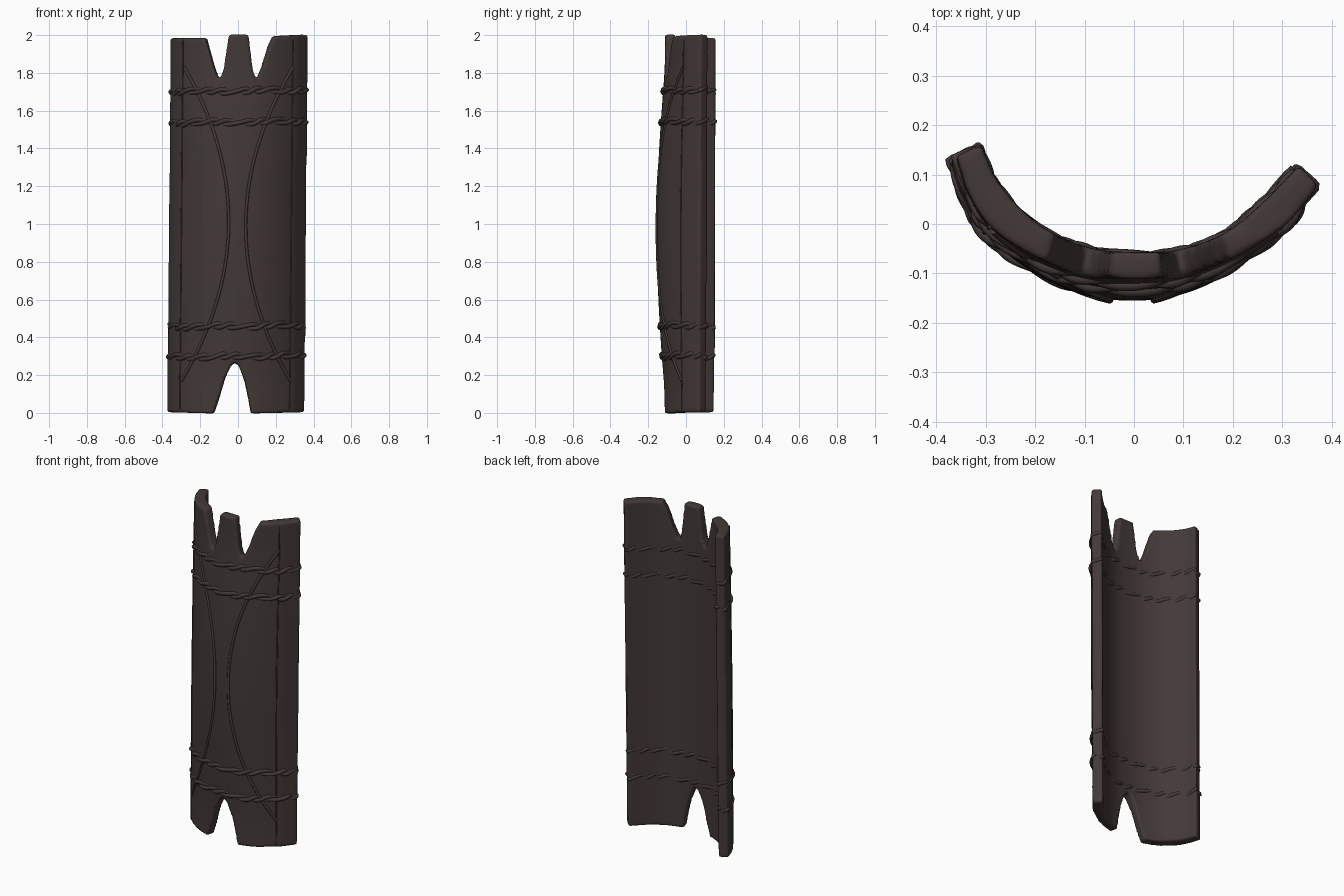
import bpy, bmesh, math
from mathutils import Vector

if "Cube" in bpy.data.objects:
    bpy.data.objects.remove(bpy.data.objects["Cube"])

mat = bpy.data.materials.new("dark_brown")
mat.diffuse_color = (0.055, 0.041, 0.039, 1)
mat.use_nodes = True
mat.node_tree.nodes["Principled BSDF"].inputs["Base Color"].default_value = mat.diffuse_color

# plate cross-section: outer (front) and inner (back) points, left to right
OUT = [(-.368, .132), (-.345, .06), (-.30, -.01), (-.2, -.075), (-.1, -.108), (0, -.116),
       (.1, -.106), (.2, -.07), (.3, -.005), (.335, .035), (.364, .073)]
INN = [(-.317, .157), (-.293, .095), (-.248, .037), (-.182, -.018), (-.09, -.053), (0, -.062),
       (.09, -.054), (.18, -.02), (.26, .046), (.293, .08), (.324, .114)]
# torn top and bottom edges as (x, z)
TOP = [(-.37, 1.985), (-.185, 1.985), (-.165, 1.92), (-.135, 1.82), (-.107, 1.755), (-.085, 1.82), (-.059, 2.003),
       (.048, 2.003), (.072, 1.82), (.092, 1.755), (.125, 1.83), (.16, 1.94), (.187, 1.995), (.37, 2.003)]
BOT = [(-.37, .003), (-.125, -.003), (-.1, .07), (-.062, .19), (-.032, .25), (-.01, .265), (.012, .25),
       (.044, .17), (.066, .08), (.082, -.003), (.37, .003)]


def linear(pts, x):
    for (a, p), (b, q) in zip(pts, pts[1:]):
        if x <= b:
            return p + (q - p) * (x - a) / (b - a)
    return pts[-1][1]


def smooth(xs, vs, x):
    """Hermite interpolation with finite-difference slopes."""
    n = len(xs)
    i = max(k for k in range(n - 1) if xs[k] <= x or k == 0)

    def slope(k):
        a, b = max(k - 1, 0), min(k + 1, n - 1)
        return (vs[b] - vs[a]) / (xs[b] - xs[a])
    h = xs[i + 1] - xs[i]
    t = (x - xs[i]) / h
    return ((2*t**3 - 3*t**2 + 1) * vs[i] + (t**3 - 2*t**2 + t) * h * slope(i)
            + (3*t**2 - 2*t**3) * vs[i + 1] + (t**3 - t**2) * h * slope(i + 1))


XS = [p[0] for p in OUT]


def bulge(x, z):
    return .039 * max(0, 1 - ((z - 1) / .85)**2)**1.3 * max(0, 1 - (x / .33)**2)


def lean(x, y, z):
    return Vector((x + .009 * (z - 1), y + .005 * (z - 1), z))


def front(x, z):
    return lean(x, smooth(XS, [p[1] for p in OUT], x) - bulge(x, z), z)


def back(x, z):
    return lean(smooth(XS, [p[0] for p in INN], x), smooth(XS, [p[1] for p in INN], x), z)


# curved plate
knots = sorted({p[0] for p in TOP + BOT if abs(p[0]) < .36} | {XS[0], XS[-1]})
merged = []
for a, b in zip(knots, knots[1:]):
    k = max(1, round((b - a) / .02))
    merged += [a + (b - a) * j / k for j in range(k)]
merged.append(knots[-1])
ROWS = 28
bm = bmesh.new()
grid = []
for surf in (front, back):
    g = []
    for x in merged:
        a, b = linear(BOT, x), linear(TOP, x)
        g.append([bm.verts.new(surf(x, a + (b - a) * r / ROWS)) for r in range(ROWS + 1)])
    grid.append(g)
F, B = grid
n = len(merged)
for i in range(n - 1):
    for r in range(ROWS):
        bm.faces.new((F[i][r], F[i+1][r], F[i+1][r+1], F[i][r+1]))
        bm.faces.new((B[i][r], B[i][r+1], B[i+1][r+1], B[i+1][r]))
    for r in (0, ROWS):
        bm.faces.new((F[i][r], F[i+1][r], B[i+1][r], B[i][r]))
for i in (0, n - 1):
    for r in range(ROWS):
        bm.faces.new((F[i][r], F[i][r+1], B[i][r+1], B[i][r]))
bmesh.ops.recalc_face_normals(bm, faces=bm.faces)
me = bpy.data.meshes.new("plate")
bm.to_mesh(me)
bm.free()
plate = bpy.data.objects.new("curved_plate", me)
bpy.context.collection.objects.link(plate)
me.materials.append(mat)
# even mesh, then relax it so every rim is worn round
rem = plate.modifiers.new("even_mesh", 'REMESH')
rem.mode, rem.voxel_size, rem.use_smooth_shade = 'VOXEL', .0085, True
sm = plate.modifiers.new("worn_rims", 'SMOOTH')
sm.factor, sm.iterations = .5, 7


def tube(name, pts, radius, closed=False):
    cu = bpy.data.curves.new(name, 'CURVE')
    cu.dimensions = '3D'
    cu.bevel_depth, cu.bevel_resolution, cu.use_fill_caps = radius, 2, True
    sp = cu.splines.new('POLY')
    sp.points.add(len(pts) - 1)
    for p, v in zip(sp.points, pts):
        p.co = (*v, 1)
    sp.use_cyclic_u = closed
    ob = bpy.data.objects.new(name, cu)
    bpy.context.collection.objects.link(ob)
    cu.materials.append(mat)
    bpy.ops.object.select_all(action='DESELECT')
    ob.select_set(True)
    bpy.context.view_layer.objects.active = ob
    bpy.ops.object.convert(target='MESH')
    bpy.ops.object.shade_smooth()


# curved ridges and straight seams on the front
for side, name in ((-1, "left"), (1, "right")):
    zs = [.17 + 1.66 * k / 50 for k in range(51)]
    tube(name + "_curved_ridge",
         [front(side * (.045 + .352 * (z - 1)**2) - .004, z) for z in zs], .008)
    tube(name + "_seam", [front(-.3 if side < 0 else .283, .02 + 1.955 * k / 30) for k in range(31)], .004)

# twisted rope bands wrapped around the plate, half sunk into it
for b, z0 in enumerate((.30, .46, 1.54, 1.705)):
    xs = [XS[0] + (XS[-1] - XS[0]) * k / 60 for k in range(61)]
    loop = [(front(x, z0), -.004 - .007 * (abs(x) > .33)) for x in xs]
    loop += [(back(x, z0), -.011) for x in reversed(xs)]
    # resample evenly by length
    m = len(loop)
    seg = [(loop[(k + 1) % m][0] - loop[k][0]).length for k in range(m)]
    total, N = sum(seg), 300
    path, k, acc = [], 0, 0
    for s in range(N):
        d = total * s / N
        while acc + seg[k] < d:
            acc += seg[k]
            k += 1
        t = (d - acc) / seg[k]
        p, q = loop[k], loop[(k + 1) % m]
        path.append((p[0].lerp(q[0], t), p[1] + (q[1] - p[1]) * t))
    for strand in (0, 1):
        pts = []
        for s in range(N):
            p, off = path[s]
            tan = (path[(s + 3) % N][0] - path[s - 3][0]).normalized()
            nor = Vector((tan.y, -tan.x, 0))
            a = 2 * math.pi * 10 * s / N + math.pi * strand + b + .5 * math.sin(s * .17 + b)
            v = p + nor * (off + .007 * math.cos(a))
            v.z += .011 * math.sin(a) + .012 * p.x + .004 * math.sin(s * .11 + b)
            pts.append(v)
        tube(f"rope_{b + 1}_strand_{strand + 1}", pts, .0115, True)
